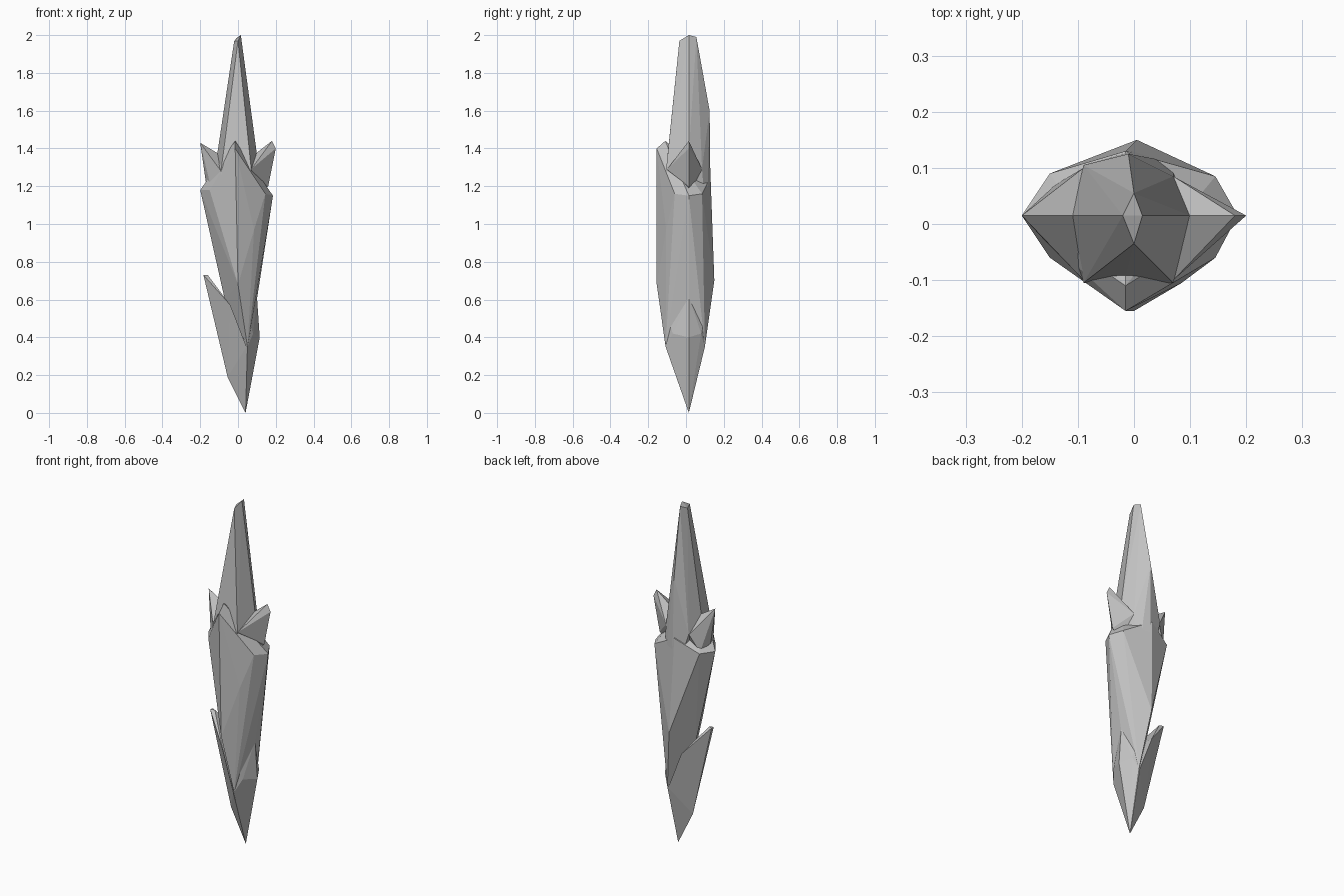
import bpy
import bmesh

cube = bpy.data.objects.get("Cube")
if cube:
    bpy.data.objects.remove(cube, do_unlink=True)

stone = bpy.data.materials.new("light grey stone")
stone.use_nodes = True
grey = (0.54, 0.54, 0.54, 1)
stone.diffuse_color = grey
stone.node_tree.nodes["Principled BSDF"].inputs["Base Color"].default_value = grey

MID = 0.015  # depth of the plane that holds the side spikes


def shard(name, points):
    """Faceted crystal: the convex hull of its corner points."""
    bm = bmesh.new()
    for p in points:
        bm.verts.new(p)
    res = bmesh.ops.convex_hull(bm, input=bm.verts)
    junk = [g for g in set(res["geom_interior"] + res["geom_unused"])
            if isinstance(g, bmesh.types.BMVert)]
    bmesh.ops.delete(bm, geom=junk, context="VERTS")
    bmesh.ops.recalc_face_normals(bm, faces=bm.faces)
    mesh = bpy.data.meshes.new(name)
    bm.to_mesh(mesh)
    bm.free()
    mesh.materials.append(stone)
    obj = bpy.data.objects.new(name, mesh)
    bpy.context.scene.collection.objects.link(obj)


def pair(x, front, back, z):
    """Two corners at the same x and height, front and back."""
    return [(x, front, z), (x, back, z)]


# Tall central crystal, its back running down into the body
shard("central_crystal", [
    (-0.02, MID, 1.97), (0.015, MID, 2.0), (0, -0.035, 1.97), (0, 0.055, 1.99),
    (-0.11, MID, 1.37), (0.1, MID, 1.37), (-0.01, 0.125, 1.6),
    (0, 0.132, 0.97), (0.07, 0.11, 0.97),
    *pair(-0.09, -0.105, 0.105, 1.28), *pair(0.07, -0.105, 0.085, 1.29),
    (-0.015, -0.095, 1.39), (0, -0.1, 0.9)])

# Broad body with a pointed front crest and shoulders
shard("main_body", [
    (-0.015, -0.155, 1.4), (-0.015, -0.11, 1.44),
    *pair(-0.15, -0.06, 0.09, 1.18), *pair(0.145, -0.06, 0.085, 1.16),
    (-0.2, MID, 1.18), (0.185, MID, 1.15),
    (-0.155, MID, 1.01), (0.145, MID, 0.95),
    (-0.015, 0.13, 1.25), *pair(0.085, -0.105, 0.11, 0.97),
    *pair(-0.075, -0.1, 0.115, 0.97),
    (0, -0.155, 0.68), (0.005, 0.15, 0.7),
    (-0.07, MID, 0.6), (0.1, MID, 0.6), *pair(0.05, -0.108, 0.1, 0.35)])

# Tapered root
shard("root", [
    (0.04, MID, 0), (0.115, MID, 0.4), *pair(0.05, -0.108, 0.1, 0.35),
    *pair(0.08, -0.07, 0.08, 0.42), (0.1, MID, 0.62),
    *pair(0.03, -0.12, 0.11, 0.58), (-0.03, MID, 0.5)])

# Side spikes flaring beside the central crystal
shard("left_spike", [
    (0.18, MID, 1.44), (0.2, MID, 1.4), (0.16, MID, 1.2), (0.09, MID, 1.37),
    *pair(0.07, -0.1, 0.085, 1.29), (0.05, MID, 1.1)])
shard("right_spike", [
    (-0.2, MID, 1.43), (-0.17, MID, 1.22), (-0.1, MID, 1.37),
    *pair(-0.09, -0.1, 0.1, 1.28), *pair(-0.14, -0.05, 0.07, 1.18),
    (-0.05, MID, 1.1)])

# Low spike branching from the root
shard("low_spike", [
    (0.04, MID, 0), (-0.055, MID, 0.19),
    *pair(-0.183, 0.005, 0.025, 0.73), (-0.16, MID, 0.73),
    *pair(-0.04, -0.085, 0.1, 0.57), *pair(0.045, -0.108, 0.1, 0.35),
    (-0.05, MID, 0.57)])
